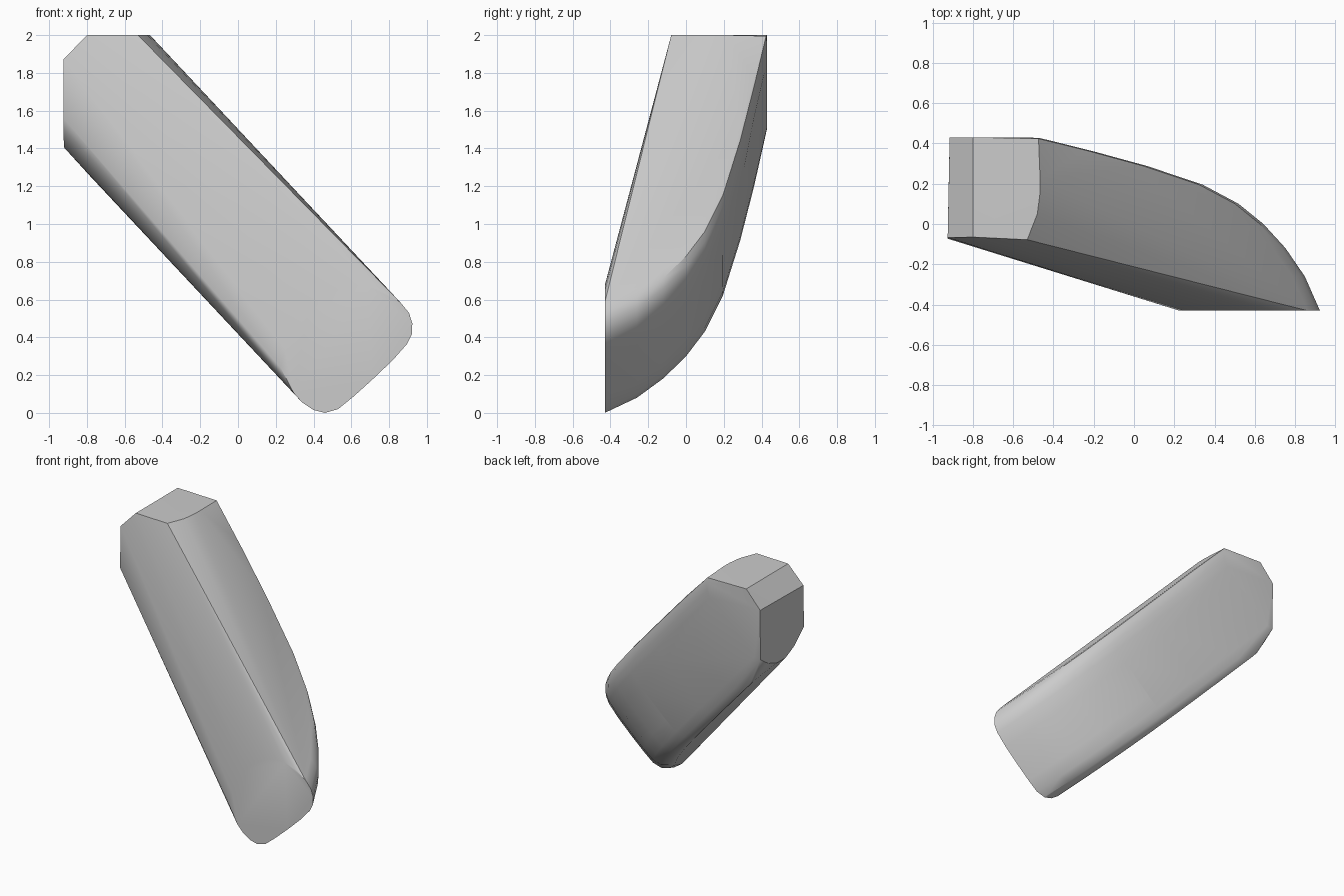
import bpy, bmesh, math

# rounded lower end of the front cap (x, z), and the arc that closes it
end = [(0.295, 0.105), (0.34, 0.055), (0.40, 0.015), (0.46, 0.0), (0.53, 0.02),
       (0.61, 0.085), (0.71, 0.175), (0.82, 0.28), (0.895, 0.365), (0.92, 0.415),
       (0.923, 0.475), (0.905, 0.53), (0.86, 0.585)]
arc = [(0.77, 0.645), (0.69, 0.67), (0.62, 0.675), (0.53, 0.655), (0.45, 0.615),
       (0.37, 0.54), (0.30, 0.44), (0.25, 0.33), (0.225, 0.24)]

# belly curve: slide distance along the slanted axis and the depth reached
belly = [(0, -0.43), (0.11, -0.26), (0.25, -0.12), (0.41, 0.0), (0.59, 0.1),
         (0.85, 0.195), (1.25, 0.287), (1.64, 0.36), (2.04, 0.428)]
dx, dz = -0.684, 0.73

points = [(x, -0.43, z) for x, z in arc]
for s, y in belly:
    for x, z in end:
        px, pz = x + dx * s, z + dz * s
        if px >= -0.925 and pz <= 2:
            points.append((px, y, pz))

# flat faces of the upper end: top, chamfer, left side, back
points += [(-0.8, -0.065, 2), (-0.53, -0.078, 2), (-0.48, 0.05, 2),
           (-0.467, 0.15, 2), (-0.466, 0.22, 2), (-0.474, 0.424, 1.995),
           (-0.8, 0.43, 2), (-0.915, 0.43, 1.87), (-0.925, -0.068, 1.87),
           (-0.925, -0.073, 1.56), (-0.923, 0.04, 1.455), (-0.921, 0.14, 1.405),
           (-0.919, 0.24, 1.405), (-0.917, 0.34, 1.44), (-0.915, 0.428, 1.5)]

# one closed convex body
bm = bmesh.new()
for p in points:
    bm.verts.new(p)
res = bmesh.ops.convex_hull(bm, input=bm.verts)
loose = {g for g in res["geom_interior"] + res["geom_unused"]
         if isinstance(g, bmesh.types.BMVert)}
bmesh.ops.delete(bm, geom=list(loose), context='VERTS')
bmesh.ops.dissolve_limit(bm, angle_limit=math.radians(1), verts=bm.verts, edges=bm.edges)
bmesh.ops.recalc_face_normals(bm, faces=bm.faces)
mesh = bpy.data.meshes.new("slanted_body")
bm.to_mesh(mesh)
bm.free()
body = bpy.data.objects.new("slanted_body", mesh)
bpy.context.collection.objects.link(body)
bpy.context.view_layer.objects.active = body
body.select_set(True)
bpy.ops.object.shade_smooth_by_angle(angle=math.radians(28))
